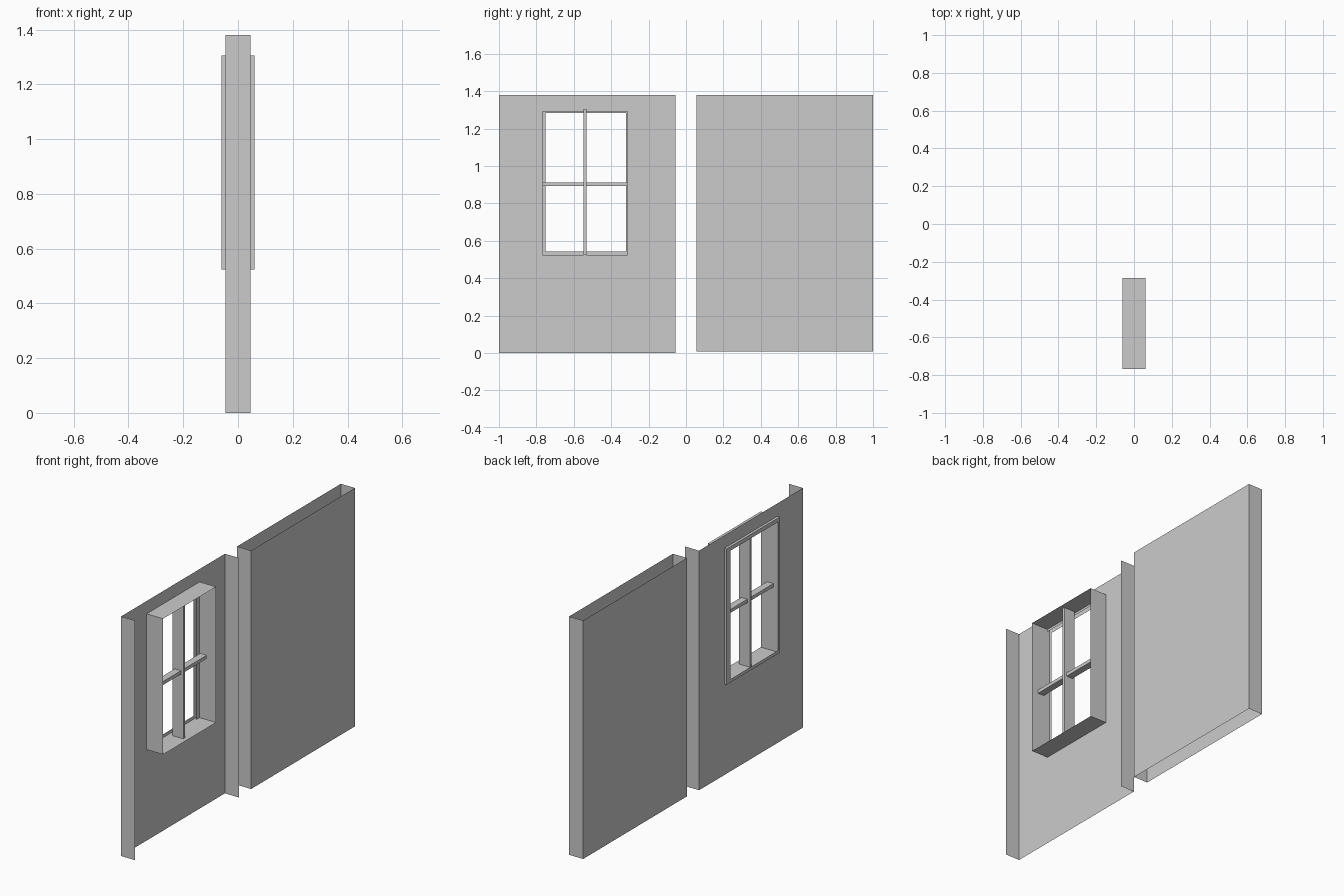
import bpy, bmesh

if "Cube" in bpy.data.objects:
    bpy.data.objects.remove(bpy.data.objects["Cube"])

HALF = 0.045      # half thickness of the walls
DEPTH = 0.06      # half depth of the window frame
TOP = 1.38


def make(name, faces):
    """Build a sheet object from quads given as corner points."""
    bm = bmesh.new()
    for f in faces:
        bm.faces.new([bm.verts.new(p) for p in f])
    bmesh.ops.remove_doubles(bm, verts=bm.verts, dist=1e-5)
    bmesh.ops.recalc_face_normals(bm, faces=bm.faces)
    me = bpy.data.meshes.new(name)
    bm.to_mesh(me)
    bm.free()
    ob = bpy.data.objects.new(name, me)
    bpy.context.collection.objects.link(ob)
    return ob


def rect(x, r):
    """Corners of a y/z rectangle (y0, y1, z0, z1) at depth x."""
    y0, y1, z0, z1 = r
    return [(x, y0, z0), (x, y1, z0), (x, y1, z1), (x, y0, z1)]


def bridge(a, b, sides=range(4)):
    """Quads joining two four-point loops."""
    return [(a[i], a[(i + 1) % 4], b[(i + 1) % 4], b[i]) for i in sides]


def box(name, x, r):
    a, b = rect(-x, r), rect(x, r)
    return make(name, bridge(a, b) + [a, b])


# Solid wall: two faces and two ends, open at top and bottom
r = (0.055, 1.0, 0.007, TOP)
a, b = rect(-HALF, r), rect(HALF, r)
make("plain_wall", [a, b] + bridge(a, b, (1, 3)))

# Window wall: one pierced face with an end return on each side
r = (-1.0, -0.055, 0.0, TOP)
hole = (-0.767, -0.313, 0.524, 1.292)
a, b = rect(-HALF, r), rect(HALF, r)
make("window_wall", bridge(a, rect(-HALF, hole)) + bridge(a, b, (1, 3)))

# Window frame: deep casing with a narrow rim on the outer side
outer = (-0.767, -0.285, 0.524, 1.306)
inner = (-0.75, -0.32, 0.543, 1.283)
a = rect(-DEPTH, outer)
make("window_frame", bridge(a, rect(DEPTH, outer)) + bridge(a, rect(-DEPTH, inner)))

# Glazing bars
box("upright_bar", 0.035, (-0.548, -0.531, 0.524, 1.306))
box("cross_bar", 0.02, (-0.767, -0.313, 0.892, 0.912))
